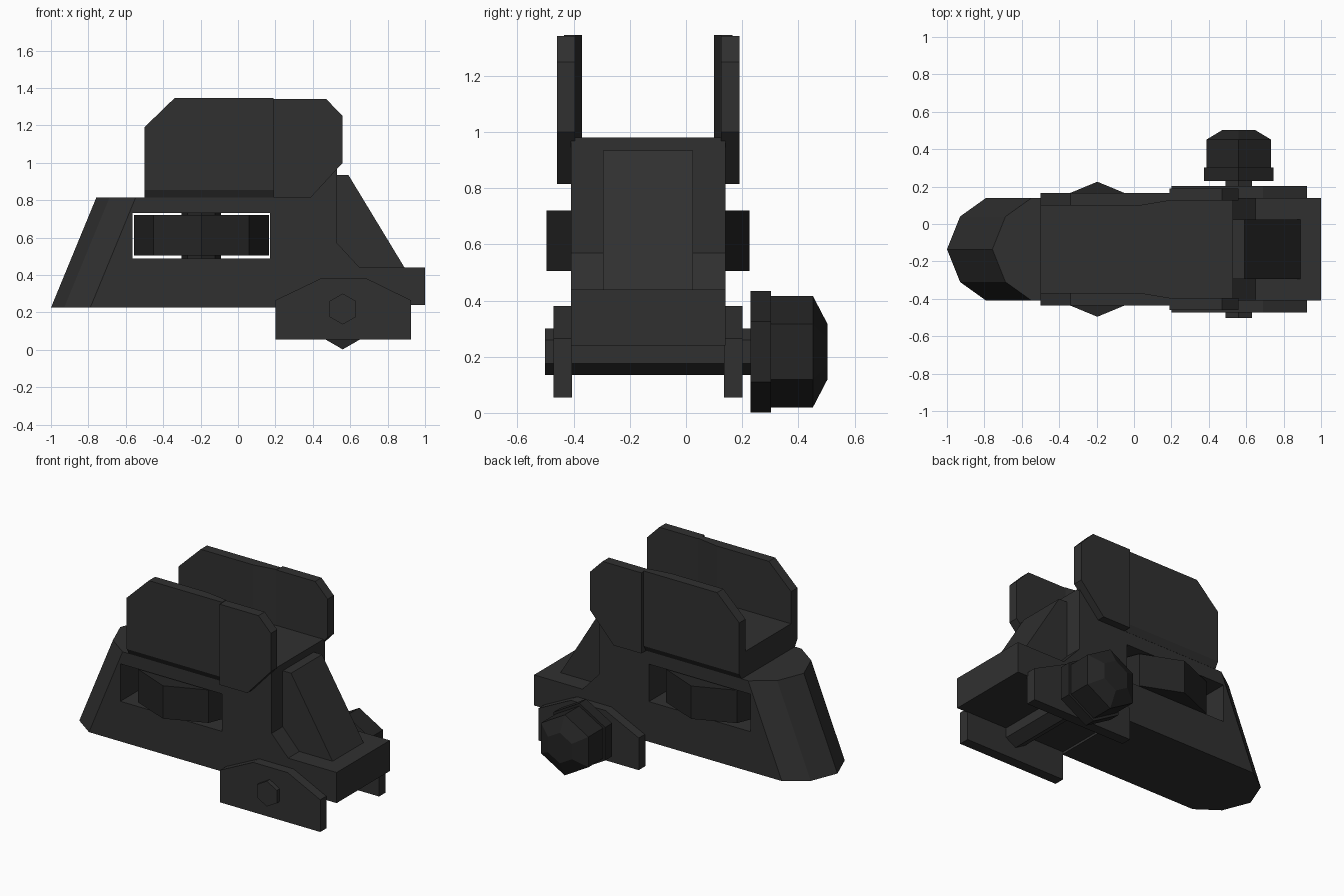
import bpy, bmesh
from math import cos, sin, pi

if "Cube" in bpy.data.objects:
    bpy.data.objects.remove(bpy.data.objects["Cube"])

MID = -0.135          # symmetry plane of the body


def material(name, v):
    m = bpy.data.materials.new(name)
    m.diffuse_color = (v, v, v, 1)
    m.use_nodes = True
    m.node_tree.nodes["Principled BSDF"].inputs["Base Color"].default_value = m.diffuse_color
    return m


DARK = material("dark_grey", 0.03)
BLACK = material("black", 0.018)


def finish(name, bm, mat=DARK, mirror=False):
    bmesh.ops.recalc_face_normals(bm, faces=bm.faces)
    me = bpy.data.meshes.new(name)
    bm.to_mesh(me)
    bm.free()
    me.materials.append(mat)
    ob = bpy.data.objects.new(name, me)
    ob.location.y = MID
    bpy.context.collection.objects.link(ob)
    if mirror:
        mod = ob.modifiers.new("mirror", 'MIRROR')
        mod.use_axis = (False, True, False)
    return ob


def loft(rings):
    """Closed solid through rings with equal point counts."""
    bm = bmesh.new()
    vs = [[bm.verts.new(p) for p in r] for r in rings]
    n = len(vs[0])
    for a, b in zip(vs, vs[1:]):
        for i in range(n):
            j = (i + 1) % n
            bm.faces.new((a[i], a[j], b[j], b[i]))
    bm.faces.new(vs[0])
    bm.faces.new(vs[-1][::-1])
    return bm


def prism(profile, y0, y1):
    """XZ profile extruded along y."""
    return loft([[(x, y, z) for x, z in profile] for y in (y0, y1)])


def hex_y(stations, x=0.56, z=0.218):
    """Hexagonal turned part along y, from (y, radius) pairs."""
    return loft([[(x + r * sin(i * pi / 3), y, z + r * cos(i * pi / 3)) for i in range(6)]
                 for y, r in stations])


def drum_z(cx, r, z0, z1, n=8):
    return loft([[(cx + r * cos(2 * pi * i / n), r * sin(2 * pi * i / n), z) for i in range(n)]
                 for z in (z0, z1)])


# Main body with flat deck and stepped tail
body = finish("body", prism([(-0.5, 0.225), (0.2, 0.225), (0.2, 0.24), (1, 0.24), (1, 0.44),
                             (0.65, 0.44), (0.53, 0.57), (0.53, 0.98), (-0.5, 0.98)],
                            -0.275, 0.275))

# Raked, faceted nose
half = [(-0.5, 0.275), (-0.79, 0.275), (-0.93, 0.175)]
plan = half + [(-1, 0)] + [(x, -y) for x, y in reversed(half)]
nose = finish("nose", loft([[(x + (dx if x < -0.5 else 0), y, z) for x, y in plan]
                            for dx, z in ((0, 0.225), (0.243, 0.815))]))

# Window through the body for the thumb wheel
window = finish("window_cutter", prism([(-0.563, 0.487), (0.17, 0.487),
                                        (0.17, 0.732), (-0.563, 0.732)], -0.6, 0.6))
bpy.context.view_layer.objects.active = body
for helper, op in ((nose, 'UNION'), (window, 'DIFFERENCE')):
    mod = body.modifiers.new(op, 'BOOLEAN')
    mod.operation, mod.object, mod.solver = op, helper, 'EXACT'
    bpy.ops.object.modifier_apply(modifier=mod.name)
    bpy.data.objects.remove(helper)

# Central sloping rib on the tail
finish("tail_rib", prism([(0.5, 0.42), (0.9, 0.42), (0.89, 0.44), (0.59, 0.935), (0.5, 0.935)],
                         -0.16, 0.16))

# Thumb wheel and its axle
finish("thumb_wheel", drum_z(-0.196, 0.361, 0.505, 0.72), BLACK)
finish("wheel_axle", drum_z(-0.196, 0.105, 0.47, 0.75), BLACK)

# Rear guard wings: lower outer edge bevelled, inner face flared at the front
bm = prism([(-0.5, 0.815), (0.19, 0.815), (0.19, 1.345), (-0.34, 1.345), (-0.5, 1.19)],
           0.235, 0.30)
for co, no in (((0, 0, 0.855), (0, 0, 1)), ((0.04, 0, 0), (1, 0, 0))):
    bmesh.ops.bisect_plane(bm, geom=bm.verts[:] + bm.edges[:] + bm.faces[:],
                           plane_co=co, plane_no=no)
for v in bm.verts:
    if v.co.y > 0.29 and v.co.z < 0.82:
        v.co.y = 0.276
    elif v.co.y < 0.24 and v.co.x > 0.18:
        v.co.y = 0.26
finish("rear_guard_wing", bm, mirror=True)

# Front guard wings
finish("front_guard_wing", prism([(0.19, 0.815), (0.39, 0.815), (0.56, 1.0), (0.56, 1.25),
                                  (0.47, 1.342), (0.19, 1.342)], 0.26, 0.325), mirror=True)

# Clamp side plates
finish("clamp_plate", prism([(0.2, 0.055), (0.925, 0.055), (0.925, 0.265), (0.69, 0.38),
                             (0.44, 0.38), (0.2, 0.265)], 0.27, 0.337), mirror=True)

# Cross bolt and clamp knob
finish("cross_bolt", hex_y([(-0.367, 0.083), (0.38, 0.083)]))
finish("knob_flange", hex_y([(0.365, 0.216), (0.437, 0.216)]), BLACK)
finish("clamp_knob", hex_y([(0.43, 0.198), (0.587, 0.198), (0.638, 0.1)]), BLACK)
